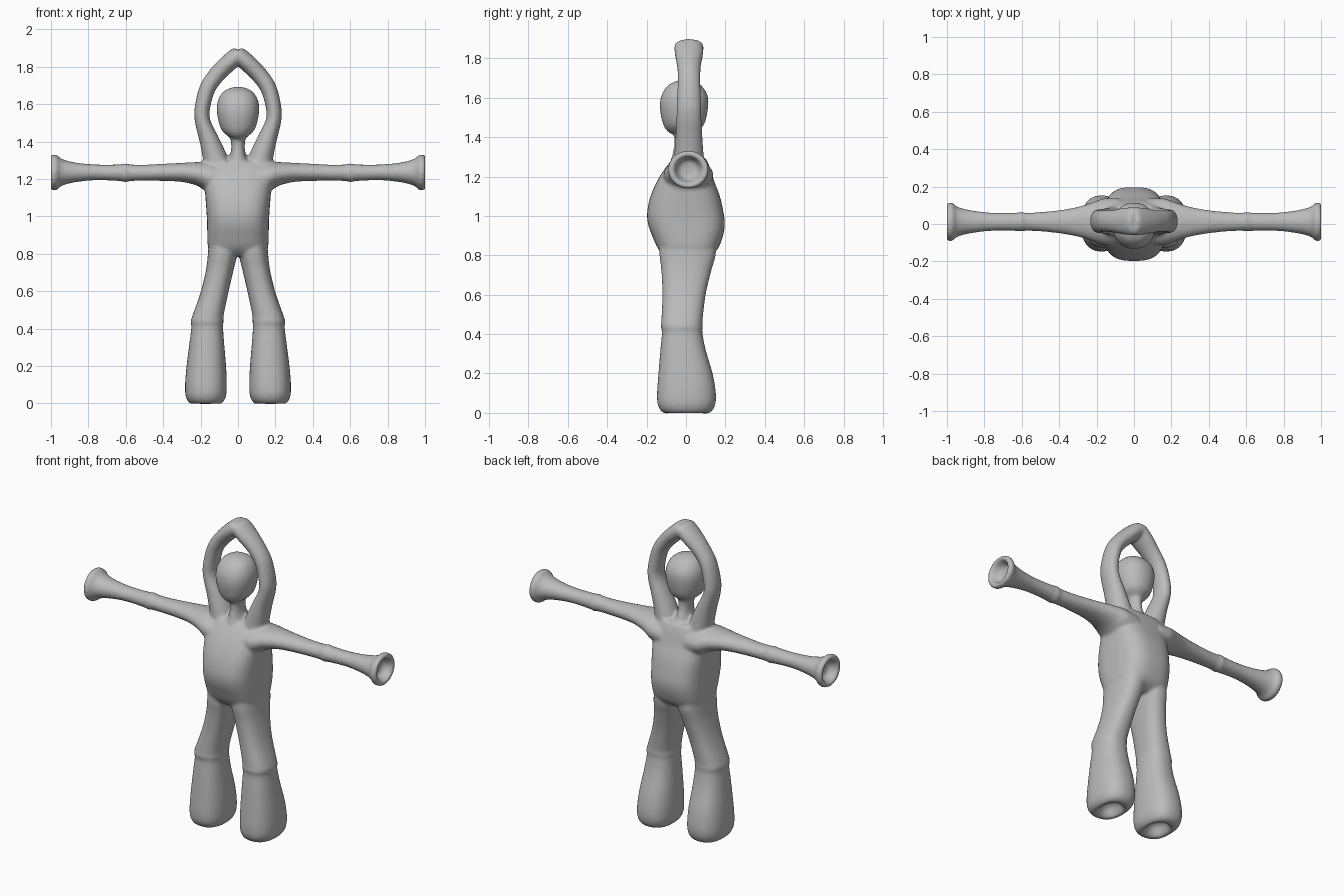
import bpy, bmesh, math
from mathutils import Vector

X, Y, Z = Vector((1, 0, 0)), Vector((0, 1, 0)), Vector((0, 0, 1))
bm = bmesh.new()


def smooth_rows(rows, steps=5):
    """Catmull-Rom interpolation of rows of numbers."""
    out = []
    for i in range(len(rows) - 1):
        p0, p1 = rows[max(i - 1, 0)], rows[i]
        p2, p3 = rows[i + 1], rows[min(i + 2, len(rows) - 1)]
        for k in range(steps):
            t = k / steps
            out.append([0.5 * (2 * b + (c - a) * t + (2 * a - 5 * b + 4 * c - d) * t * t
                               + (3 * b - a - 3 * c + d) * t ** 3)
                        for a, b, c, d in zip(p0, p1, p2, p3)])
    return out + [list(rows[-1])]


def loft(rings, power=2.0, n=40):
    """Skin of superellipse rings: (centre, u vector, v vector)."""
    def f(w):
        return math.copysign(abs(w) ** (2 / power), w)
    loops = []
    for c, u, v in rings:
        loops.append([bm.verts.new(c + u * f(math.cos(math.tau * i / n))
                                   + v * f(math.sin(math.tau * i / n))) for i in range(n)])
    faces = [bm.faces.new((a[i], a[(i + 1) % n], b[(i + 1) % n], b[i]))
             for a, b in zip(loops, loops[1:]) for i in range(n)]
    faces += [bm.faces.new(loops[0]), bm.faces.new(loops[-1])]
    bmesh.ops.recalc_face_normals(bm, faces=faces)


def upright(rows, side=1, power=2.0):
    """Rows: z, x min, x max, y min, y max."""
    loft([(Vector((side * (a + b) / 2, (c + d) / 2, z)), X * (b - a) / 2, Y * (d - c) / 2)
          for z, a, b, c, d in smooth_rows(rows)], power)


# torso
upright([(0.79, -.12, .12, -.10, .11), (0.83, -.158, .158, -.14, .16),
         (0.90, -.164, .164, -.172, .188), (0.96, -.165, .165, -.193, .197),
         (1.02, -.168, .168, -.197, .190), (1.10, -.174, .174, -.18, .172),
         (1.18, -.178, .178, -.145, .142), (1.25, -.17, .17, -.10, .12),
         (1.295, -.14, .14, -.06, .10)], power=2.9)
# neck
upright([(1.24, -.09, .09, -.09, .09), (1.31, -.048, .048, -.07, .075),
         (1.37, -.036, .036, -.06, .055), (1.43, -.044, .044, -.065, .055),
         (1.48, -.06, .06, -.08, .06)])
# head
upright([(1.415, -.02, .02, -.07, .03), (1.43, -.055, .055, -.095, .06),
         (1.47, -.092, .092, -.118, .095), (1.55, -.112, .112, -.133, .112),
         (1.61, -.11, .11, -.125, .11), (1.66, -.085, .085, -.095, .08),
         (1.685, -.045, .045, -.05, .04), (1.692, -.01, .01, -.02, .01)], power=2.2)

for s in (1, -1):
    # leg with hollowed sole
    upright([(0.06, .155, .185, -.02, .02), (0.045, .13, .21, -.05, .05),
             (0.0, .105, .235, -.085, .085), (0.004, .082, .262, -.12, .125),
             (0.04, .064, .28, -.143, .148), (0.10, .06, .283, -.147, .152),
             (0.20, .064, .275, -.14, .135), (0.32, .074, .26, -.13, .10),
             (0.41, .08, .249, -.122, .083), (0.435, .077, .253, -.128, .085),
             (0.47, .077, .243, -.125, .084), (0.60, .05, .198, -.12, .10),
             (0.72, .022, .17, -.125, .128), (0.81, .002, .16, -.135, .152),
             (0.92, .0, .15, -.13, .15)], s, 2.4)
    # side arm with flared, hollowed cuff; rows: x, y radius, z radius, centre z
    arm = [(.08, .125, .08, 1.20), (.16, .125, .08, 1.21), (.22, .105, .063, 1.227),
           (.30, .08, .051, 1.235), (.40, .062, .046, 1.235), (.50, .052, .043, 1.233),
           (.58, .048, .045, 1.233), (.60, .053, .052, 1.233), (.63, .049, .045, 1.233),
           (.75, .048, .042, 1.235), (.85, .058, .05, 1.235), (.92, .072, .064, 1.235),
           (.955, .086, .08, 1.235), (.968, .101, .094, 1.235), (.99, .103, .096, 1.235),
           (1.0, .095, .09, 1.235), (1.0, .076, .072, 1.235), (.975, .062, .06, 1.235),
           (.95, .045, .045, 1.235), (.945, .01, .01, 1.235)]
    loft([(Vector((s * x, .012, z)), Y * a, Z * b) for x, a, b, z in smooth_rows(arm)])
    # raised arm; rows: x, z, half depth in y, half width
    path = smooth_rows([(.10, 1.22, .085, .07), (.122, 1.31, .075, .065), (.155, 1.41, .068, .052),
                        (.187, 1.50, .064, .042), (.192, 1.57, .062, .041),
                        (.165, 1.68, .058, .043), (.115, 1.755, .06, .045),
                        (.05, 1.82, .072, .047), (.0, 1.862, .074, .046),
                        (-.012, 1.872, .06, .03)])
    rings = []
    for i, (x, z, a, b) in enumerate(path):
        p, q = path[max(i - 1, 0)], path[min(i + 1, len(path) - 1)]
        d = Vector((s * (q[0] - p[0]), 0, q[1] - p[1])).normalized()
        rings.append((Vector((s * x, .015, z)), Y * a, d.cross(Y) * b))
    loft(rings)

# one fused, smooth body
mesh = bpy.data.meshes.new("figure_body")
bm.to_mesh(mesh)
bm.free()
body = bpy.data.objects.new("figure_body", mesh)
bpy.context.collection.objects.link(body)
grey = bpy.data.materials.new("plain grey")
grey.diffuse_color = (0.5, 0.5, 0.5, 1)
mesh.materials.append(grey)
fuse = body.modifiers.new("fuse", 'REMESH')
fuse.mode = 'VOXEL'
fuse.voxel_size = 0.009
fuse.use_smooth_shade = True
soften = body.modifiers.new("soften", 'SMOOTH')
soften.factor = 0.5
soften.iterations = 8
